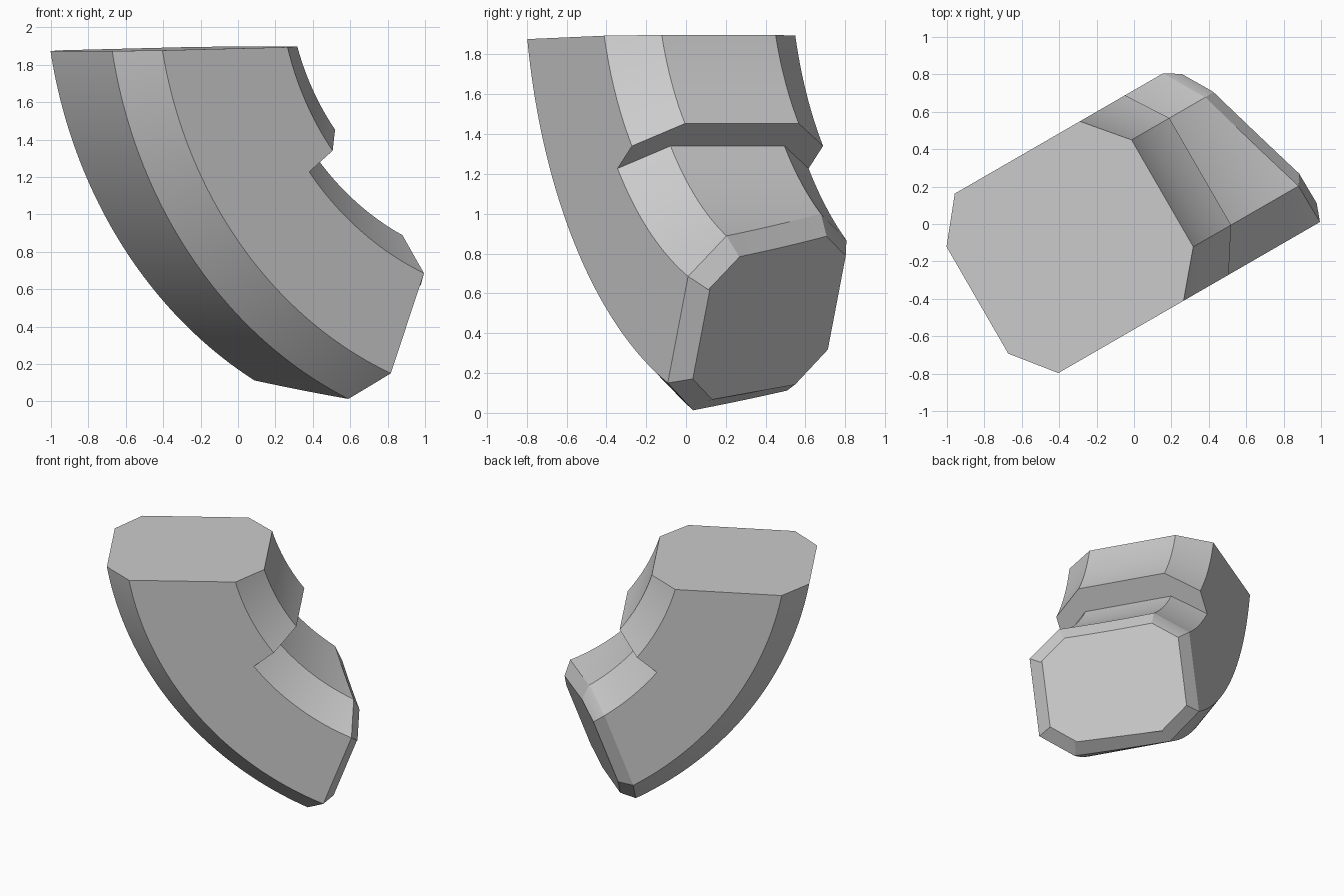
import bpy
import bmesh
from math import sin, cos, radians
from mathutils import Vector, Matrix

cube = bpy.data.objects.get("Cube")
if cube:
    bpy.data.objects.remove(cube, do_unlink=True)

# Arc centre (along the bend, up), middle of the width, and half widths
CENTRE_U, CENTRE_Z, MID = 1.55, 2.315, 0.066
WALL, FLAT = 0.554, 0.33
# Radii: inner, inner chamfer, stepped chamfer, outer chamfer, outer
R_IN, R_CH, R_STEP, R_OC, R_OUT = 1.40, 1.583, 1.767, 2.34, 2.518
START, STEP, END = 5, 38, 85


def profile(inner, chamfer):
    half = [(inner, FLAT), (chamfer, WALL), (R_STEP, WALL), (R_OC, WALL), (R_OUT, FLAT)]
    return half + [(r, -w) for r, w in reversed(half)]


def ring(bm, section, degrees):
    a = radians(degrees)
    return [bm.verts.new((CENTRE_U - r * cos(a), MID + w, CENTRE_Z - r * sin(a)))
            for r, w in section]


def cut_and_cap(bm, point, normal):
    cut = bmesh.ops.bisect_plane(bm, geom=bm.verts[:] + bm.edges[:] + bm.faces[:],
                                 plane_co=point, plane_no=normal, clear_outer=True)
    edges = [e for e in cut["geom_cut"] if isinstance(e, bmesh.types.BMEdge)]
    return bmesh.ops.contextual_create(bm, geom=edges)["faces"][0]


# Chamfered section swept along the arc, with a step on the inside of the bend
bm = bmesh.new()
upper, lower = profile(R_IN, R_CH), profile(R_CH, R_STEP)
rings = [ring(bm, upper, a) for a in range(START, STEP + 1)]
rings += [ring(bm, lower, a) for a in range(STEP, END + 1)]
for a, b in zip(rings, rings[1:]):
    for i in range(len(a)):
        j = (i + 1) % len(a)
        bm.faces.new((a[i], a[j], b[j], b[i]))
bmesh.ops.remove_doubles(bm, verts=bm.verts[:], dist=0.0005)

# Nearly level top cut and slanted lower cut
cut_and_cap(bm, Vector((-0.926, 0, 1.873)), Vector((-0.022, 0, 1)).normalized())
slant = Vector((0.886, 0.318, -0.338)).normalized()
end_face = cut_and_cap(bm, slant * 0.3805, slant)
bmesh.ops.recalc_face_normals(bm, faces=bm.faces[:])

# Bevelled cap on the lower end
bmesh.ops.inset_individual(bm, faces=[end_face], thickness=0.085, depth=0.085,
                           use_even_offset=True)
bmesh.ops.rotate(bm, verts=bm.verts[:], cent=(0, 0, 0), matrix=Matrix.Rotation(radians(30), 3, "Z"))

mesh = bpy.data.meshes.new("curved_elbow")
bm.to_mesh(mesh)
bm.free()
elbow = bpy.data.objects.new("curved_elbow", mesh)
bpy.context.collection.objects.link(elbow)

# Plain grey
grey = bpy.data.materials.new("light_grey")
grey.use_nodes = True
colour = (0.6, 0.6, 0.6, 1)
grey.diffuse_color = colour
grey.node_tree.nodes["Principled BSDF"].inputs["Base Color"].default_value = colour
mesh.materials.append(grey)

# Smooth curves, sharp chamfer edges
bpy.ops.object.select_all(action="DESELECT")
elbow.select_set(True)
bpy.context.view_layer.objects.active = elbow
bpy.ops.object.shade_smooth_by_angle(angle=radians(25))
